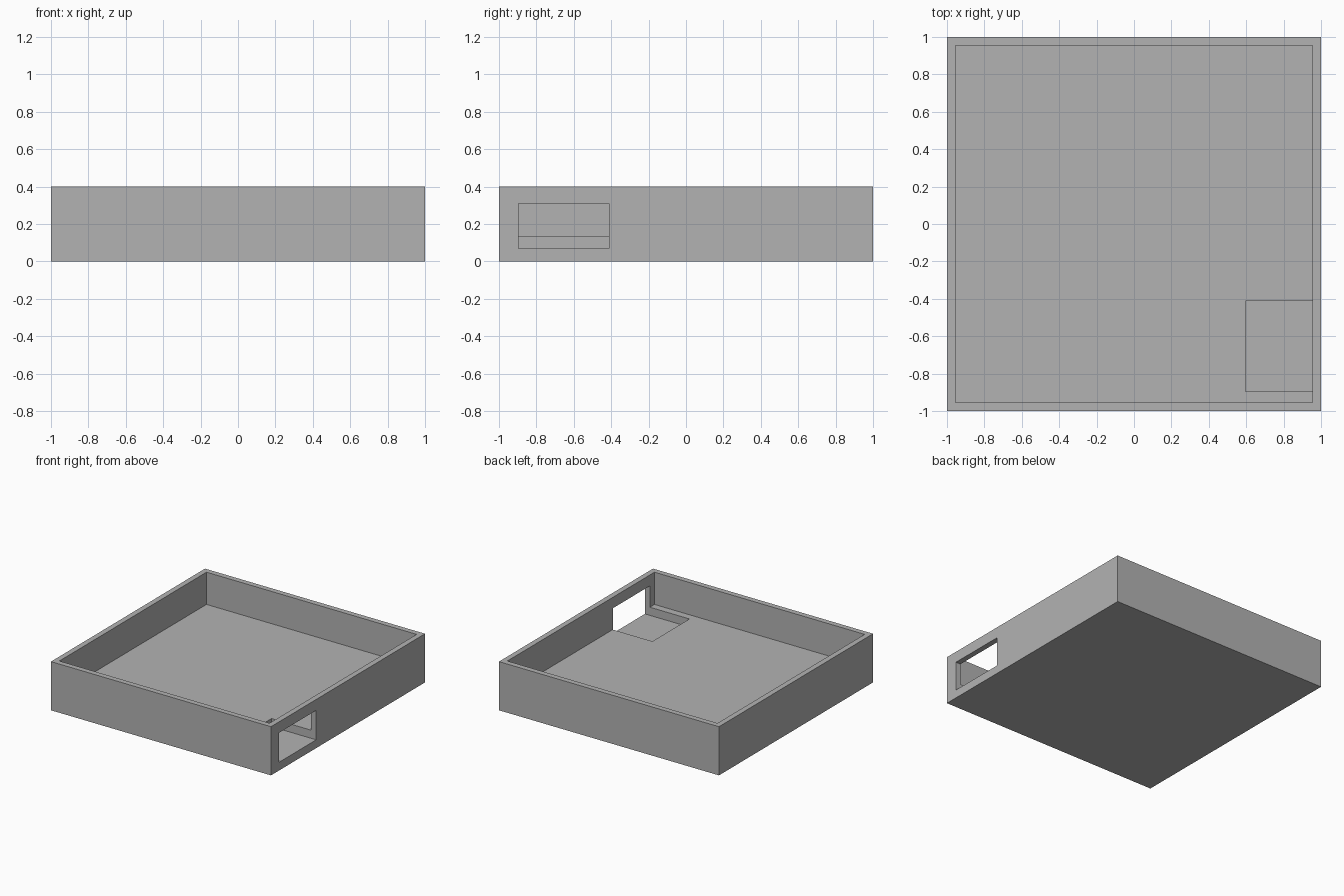
import bpy
import bmesh
from mathutils import Vector

cube = bpy.data.objects.get("Cube")
if cube:
    bpy.data.objects.remove(cube)

grey = bpy.data.materials.new("plain grey")
grey.use_nodes = True
grey.diffuse_color = (0.45, 0.45, 0.45, 1)
grey.node_tree.nodes["Principled BSDF"].inputs["Base Color"].default_value = grey.diffuse_color


def box(name, low, high):
    """Axis-aligned box between two corners."""
    low, high = Vector(low), Vector(high)
    mesh = bpy.data.meshes.new(name)
    bm = bmesh.new()
    bmesh.ops.create_cube(bm, size=1)
    bmesh.ops.scale(bm, vec=high - low, verts=bm.verts)
    bmesh.ops.translate(bm, vec=(low + high) / 2, verts=bm.verts)
    bm.to_mesh(mesh)
    bm.free()
    mesh.materials.append(grey)
    obj = bpy.data.objects.new(name, mesh)
    bpy.context.scene.collection.objects.link(obj)
    return obj


# Solid block that becomes the open tray
tray = box("tray", (-1, -1, 0), (1, 1, 0.4))

# Main cavity, then the sunken pocket that opens through the left wall
cutters = [
    box("cavity_cutter", (-0.955, -0.955, 0.135), (0.955, 0.955, 0.6)),
    box("side_opening_cutter", (0.595, -0.895, 0.068), (1.2, -0.413, 0.31)),
]
for cutter in cutters:
    cut = tray.modifiers.new(cutter.name, "BOOLEAN")
    cut.operation = "DIFFERENCE"
    cut.solver = "EXACT"
    cut.object = cutter

# Bake the cuts and drop the cutters
bpy.context.view_layer.update()
evaluated = tray.evaluated_get(bpy.context.evaluated_depsgraph_get())
result = bpy.data.meshes.new_from_object(evaluated)
tray.modifiers.clear()
tray.data = result
for cutter in cutters:
    bpy.data.objects.remove(cutter)
